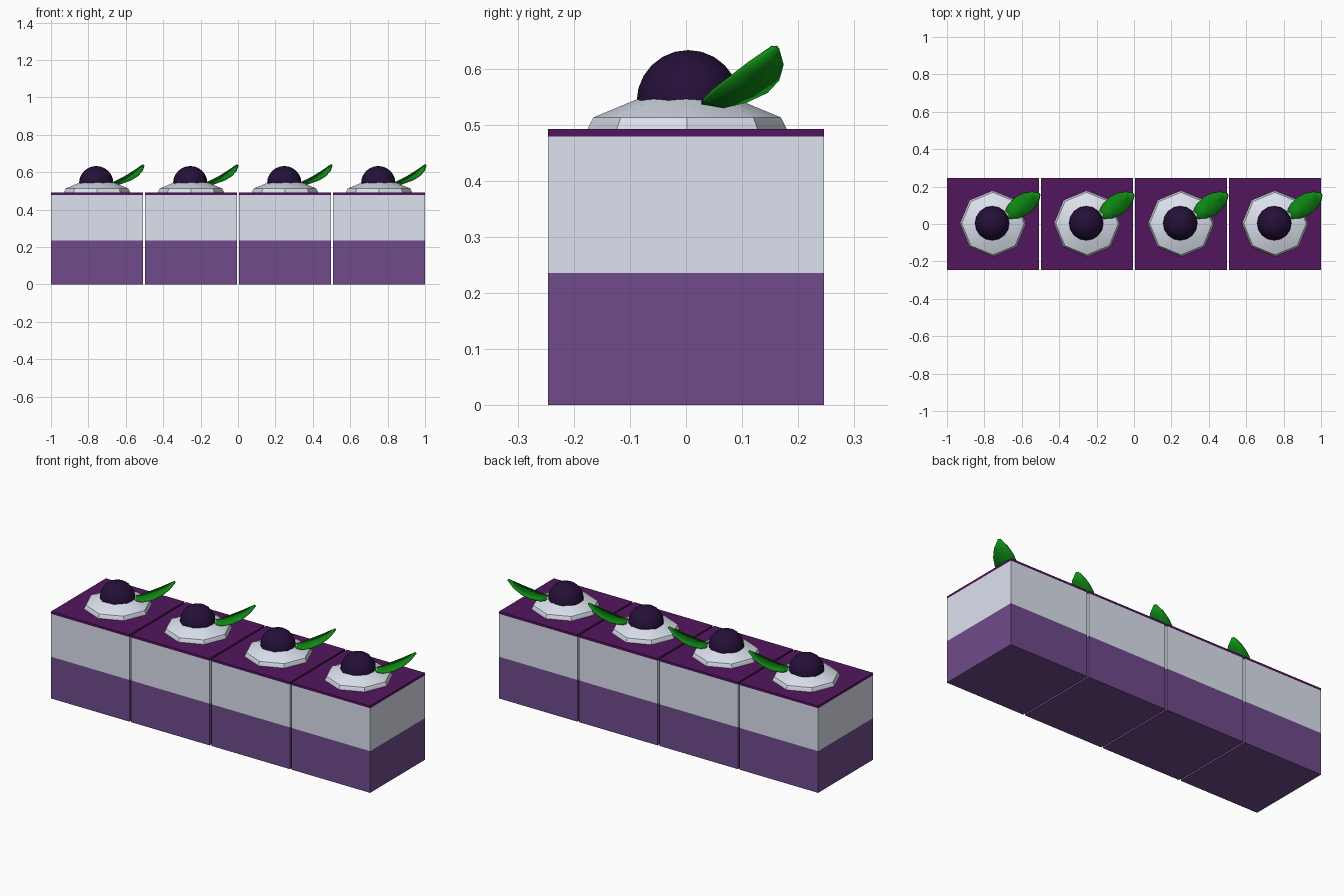
import bpy, bmesh, math

if "Cube" in bpy.data.objects:
    bpy.data.objects.remove(bpy.data.objects["Cube"])

def material(name, rgb):
    m = bpy.data.materials.new(name)
    m.diffuse_color = (*rgb, 1)
    m.use_nodes = True
    m.node_tree.nodes["Principled BSDF"].inputs["Base Color"].default_value = m.diffuse_color
    return m

SPONGE = material("purple_sponge", (0.16, 0.07, 0.26))
CREAM = material("white_cream", (0.72, 0.76, 0.86))
GLAZE = material("purple_glaze", (0.085, 0.008, 0.11))
BERRY = material("dark_berry", (0.018, 0.005, 0.04))
LEAF = material("green_leaf", (0.005, 0.27, 0.008))

def finish(name, bm, mat, loc, angle=None):
    bmesh.ops.recalc_face_normals(bm, faces=bm.faces)
    me = bpy.data.meshes.new(name)
    bm.to_mesh(me)
    bm.free()
    ob = bpy.data.objects.new(name, me)
    bpy.context.collection.objects.link(ob)
    me.materials.append(mat)
    ob.location = loc
    if angle:
        bpy.ops.object.select_all(action='DESELECT')
        ob.select_set(True)
        bpy.context.view_layer.objects.active = ob
        bpy.ops.object.shade_smooth_by_angle(angle=math.radians(angle))
    return ob

def layer(name, x, z0, z1, mat):
    bm = bmesh.new()
    bmesh.ops.create_cube(bm, size=1)
    bmesh.ops.scale(bm, verts=bm.verts, vec=(0.492, 0.492, z1 - z0))
    finish(name, bm, mat, (x, 0, (z0 + z1) / 2))

def lathe(name, x, y, profile, sides, mat, angle):
    bm = bmesh.new()
    rings = [[bm.verts.new((r * math.cos(a), r * math.sin(a), z))
              for a in (2 * math.pi * i / sides for i in range(sides))]
             for r, z in profile]
    for lo, hi in zip(rings, rings[1:]):
        for i in range(sides):
            j = (i + 1) % sides
            bm.faces.new((lo[i], lo[j], hi[j], hi[i]))
    bm.faces.new(rings[0][::-1])
    bm.faces.new(rings[-1])
    finish(name, bm, mat, (x, y, 0), angle)

def leaf(name, x):
    # stations along the rib: distance, height, half width
    stations = [(0, .535, .018), (.05, .534, .046), (.10, .549, .057),
                (.145, .572, .052), (.185, .603, .035), (.215, .637, .006)]
    bm = bmesh.new()
    ang = math.radians(33)
    c, s = math.cos(ang), math.sin(ang)
    rows = []
    for d, z, w in stations:
        rows.append([bm.verts.new((.068 + d * c - k * w * s,
                                   .042 + d * s + k * w * c,
                                   z + .2 * w * abs(k))) for k in (-1, 0, 1)])
    for a, b in zip(rows, rows[1:]):
        for i in range(2):
            bm.faces.new((a[i], b[i], b[i + 1], a[i + 1]))
    ob = finish(name, bm, LEAF, (x, 0, 0), 40)
    mod = ob.modifiers.new("thickness", 'SOLIDIFY')
    mod.thickness = 0.008
    mod.offset = 0

# four identical square cakes in a row
for n in range(4):
    x = (n - 1.5) * 0.5027
    k = n + 1
    layer(f"sponge_{k}", x, 0, 0.236, SPONGE)
    layer(f"mousse_{k}", x, 0.236, 0.479, CREAM)
    layer(f"glaze_{k}", x, 0.479, 0.492, GLAZE)
    lathe(f"cream_dollop_{k}", x, 0.002,
          [(.177, .488), (.177, .493), (.167, .513), (.09, .545), (.03, .556)],
          8, CREAM, 40)
    # berry half sunk into the cream
    bm = bmesh.new()
    bmesh.ops.create_uvsphere(bm, u_segments=16, v_segments=12, radius=0.092)
    finish(f"berry_{k}", bm, BERRY, (x - 0.004, 0.004, 0.541), 30)
    leaf(f"leaf_{k}", x)
